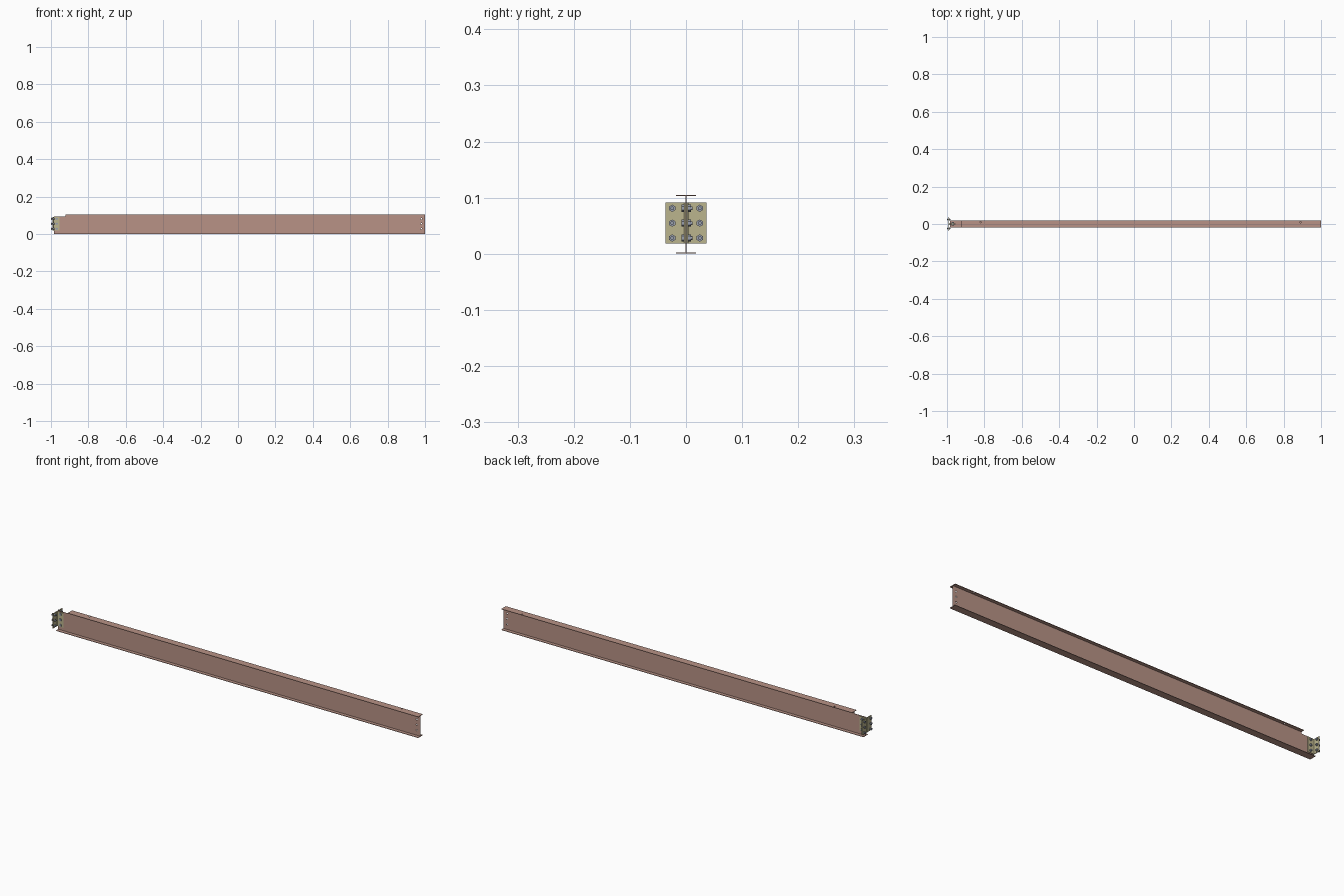
import bpy, bmesh, math
from mathutils import Matrix, Vector

if "Cube" in bpy.data.objects:
    bpy.data.objects.remove(bpy.data.objects["Cube"])

BOLT_Z = (0.028, 0.0545, 0.081)


def material(name, rgb):
    m = bpy.data.materials.new(name)
    m.diffuse_color = (*rgb, 1)
    m.use_nodes = True
    m.node_tree.nodes["Principled BSDF"].inputs["Base Color"].default_value = m.diffuse_color
    return m


STEEL = material("primer_red", (0.48, 0.29, 0.24))
OLIVE = material("olive_plate", (0.50, 0.46, 0.27))
ZINC = material("bolt_grey", (0.32, 0.35, 0.42))


def finish(bm, name, mat=None):
    bmesh.ops.recalc_face_normals(bm, faces=bm.faces[:])
    me = bpy.data.meshes.new(name)
    bm.to_mesh(me)
    bm.free()
    ob = bpy.data.objects.new(name, me)
    bpy.context.collection.objects.link(ob)
    if mat:
        me.materials.append(mat)
    return ob


def extrude(bm, points, direction):
    face = bm.faces.new([bm.verts.new(p) for p in points])
    out = bmesh.ops.extrude_face_region(bm, geom=[face])
    verts = [g for g in out["geom"] if isinstance(g, bmesh.types.BMVert)]
    bmesh.ops.translate(bm, vec=direction, verts=verts)


def cylinder(bm, start, end, radius, sides):
    start, end = Vector(start), Vector(end)
    axis = end - start
    rot = axis.to_track_quat('Z', 'Y').to_matrix().to_4x4()
    bmesh.ops.create_cone(bm, cap_ends=True, segments=sides, radius1=radius,
                          radius2=radius, depth=axis.length,
                          matrix=Matrix.Translation((start + end) / 2) @ rot)


# I-beam section swept along x
B, T, W, H = 0.0177, 0.0023, 0.001, 0.105
half = [(B, 0), (B, T), (W, T), (W, H - T), (B, H - T), (B, H)]
section = half + [(-y, z) for y, z in reversed(half)]
X0, X1 = -0.985, 1.0
bm = bmesh.new()
extrude(bm, [(X0, y, z) for y, z in section], (X1 - X0, 0, 0))
beam = finish(bm, "beam", STEEL)

# Cutter: top cope with rounded inner corner, end bolt holes, flange holes
bm = bmesh.new()
cx, cz, r = -0.922, 0.094, 0.004
corner = [(cx - r + r * math.sin(a), cz + r - r * math.cos(a))
          for a in (math.radians(d) for d in range(0, 91, 15))]
outline = [(-1.02, cz)] + corner + [(cx, 0.13), (-1.02, 0.13)]
extrude(bm, [(x, -0.05, z) for x, z in outline], (0, 0.1, 0))
for z in BOLT_Z:
    cylinder(bm, (0.98, -0.012, z), (0.98, 0.012, z), 0.0037, 16)
for x in (-0.82, 0.89):
    cylinder(bm, (x, 0.0098, 0.09), (x, 0.0098, 0.12), 0.0036, 16)
cutter = finish(bm, "beam_cutter")
cutter.hide_render = True
cutter.hide_set(True)
mod = beam.modifiers.new("cuts", 'BOOLEAN')
mod.operation = 'DIFFERENCE'
mod.solver = 'EXACT'
mod.object = cutter

# Pair of clip angles, one each side of the web
CX, CT, CW, CL = -0.991, 0.003, 0.0367, 0.036
for side, label in ((-1, "front"), (1, "back")):
    f = 0.002
    root = [(CX + CT + f - f * math.sin(a), W + CT + f - f * math.cos(a))
            for a in (math.radians(d) for d in (0, 30, 60, 90))]
    outline = [(CX, W), (CX + CL, W), (CX + CL, W + CT)] + root + \
              [(CX + CT, CW), (CX, CW)]
    bm = bmesh.new()
    extrude(bm, [(x, side * y, 0.018) for x, y in outline], (0, 0, 0.073))
    finish(bm, "clip_angle_" + label, OLIVE)


def bolt(name, origin, axis, head, nut, tip):
    # Hex head, shank and hex nut, as distances along the axis
    o, a = Vector(origin), Vector(axis)
    bm = bmesh.new()
    cylinder(bm, o + a * head[0], o + a * head[1], 0.0064, 6)
    cylinder(bm, o + a * head[1], o + a * tip, 0.0033, 16)
    cylinder(bm, o + a * nut[0], o + a * nut[1], 0.0064, 6)
    finish(bm, name, ZINC)


for i, z in enumerate(BOLT_Z):
    # Bolts through the outstanding legs
    for side, label in ((-1, "front"), (1, "back")):
        bolt(f"leg_bolt_{label}_{i}", (CX, side * 0.0245, z), (1, 0, 0),
             (-0.009, -0.005), (CT, CT + 0.005), CT + 0.008)
    # Bolts through the web
    s = W + CT
    bolt(f"web_bolt_{i}", (CX + 0.022, 0, z), (0, 1, 0),
         (-s - 0.004, -s), (s, s + 0.005), s + 0.008)
